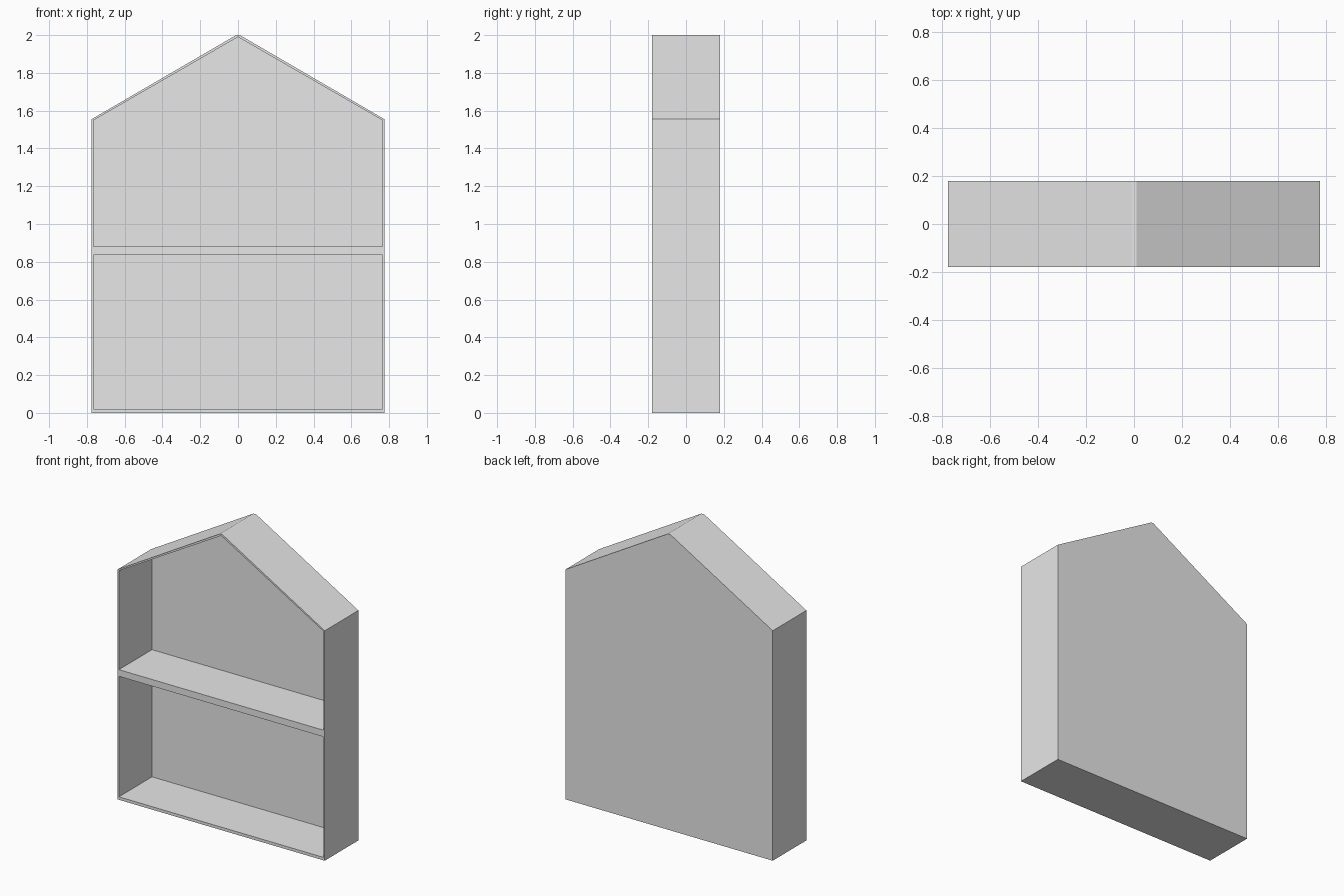
import bpy, bmesh

if "Cube" in bpy.data.objects:
    bpy.data.objects.remove(bpy.data.objects["Cube"])

grey = bpy.data.materials.new("light_grey")
grey.diffuse_color = (0.8, 0.8, 0.8, 1)
grey.use_nodes = True
grey.node_tree.nodes["Principled BSDF"].inputs["Base Color"].default_value = grey.diffuse_color

D = 0.18          # half depth
W, WI = 0.775, 0.765   # outer and inner half width
EAVE, RIDGE = 1.555, 2.0
BACK = 0.174      # inner face of the back panel


def prism(name, profile, y0, y1):
    """Extrude an x-z profile from y0 to y1."""
    bm = bmesh.new()
    face = bm.faces.new([bm.verts.new((x, y0, z)) for x, z in profile])
    ext = bmesh.ops.extrude_face_region(bm, geom=[face])
    moved = [g for g in ext["geom"] if isinstance(g, bmesh.types.BMVert)]
    bmesh.ops.translate(bm, verts=moved, vec=(0, y1 - y0, 0))
    bmesh.ops.recalc_face_normals(bm, faces=bm.faces)
    mesh = bpy.data.meshes.new(name)
    bm.to_mesh(mesh)
    bm.free()
    mesh.materials.append(grey)
    ob = bpy.data.objects.new(name, mesh)
    bpy.context.collection.objects.link(ob)
    return ob


def box(name, half, z0, z1):
    return prism(name, [(-half, z0), (half, z0), (half, z1), (-half, z1)], -D, BACK)


# Side walls and sloping roof boards
for side, s in (("left", -1), ("right", 1)):
    prism(side + "_wall", [(s * WI, 0), (s * W, 0), (s * W, EAVE), (s * WI, EAVE - 0.006)], -D, BACK)
    prism(side + "_roof", [(s * WI, EAVE - 0.006), (s * W, EAVE), (s * 0.01, RIDGE),
                           (0, RIDGE), (0, RIDGE - 0.01)], -D, BACK)

# Floor and middle shelf
box("floor", WI, 0, 0.02)
box("middle_shelf", WI, 0.835, 0.88)

# Back panel closing the whole house outline
prism("back_panel", [(-W, 0), (W, 0), (W, EAVE), (0.01, RIDGE), (-0.01, RIDGE), (-W, EAVE)], BACK, D)
